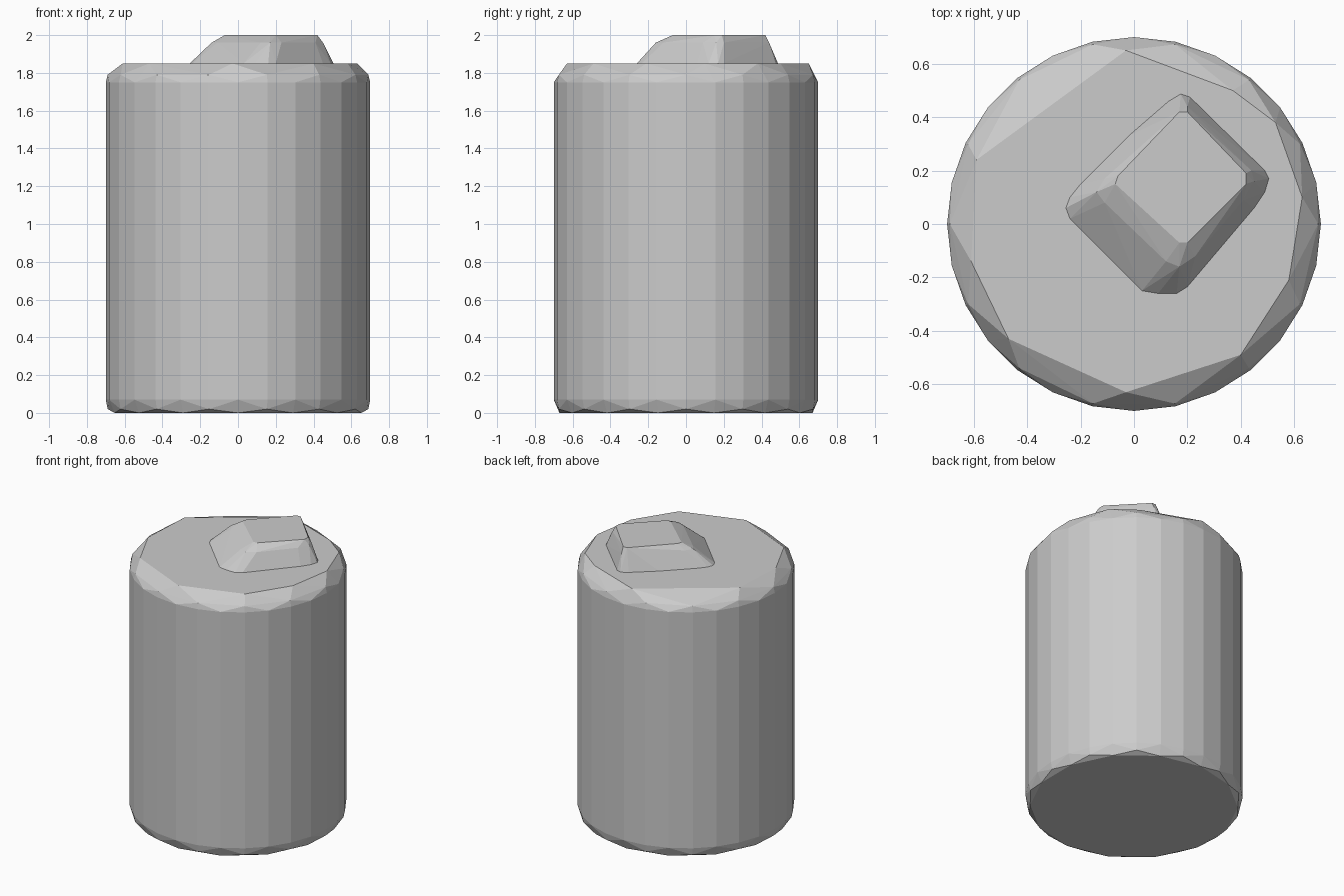
import bpy, bmesh, math

if "Cube" in bpy.data.objects:
    bpy.data.objects.remove(bpy.data.objects["Cube"])


def ring(radius, z, sides, phase=0.0):
    return [(radius * math.cos(2 * math.pi * (i + phase) / sides),
             radius * math.sin(2 * math.pi * (i + phase) / sides), z)
            for i in range(sides)]


def layer(outline, z):
    return [(x, y, z) for x, y in outline]


def hull_object(name, points, open_below=None):
    bm = bmesh.new()
    for p in points:
        bm.verts.new(p)
    result = bmesh.ops.convex_hull(bm, input=bm.verts)
    loose = [v for v in bm.verts if not v.link_faces]
    bmesh.ops.delete(bm, geom=loose, context='VERTS')
    bmesh.ops.dissolve_limit(bm, angle_limit=math.radians(1),
                             verts=bm.verts, edges=bm.edges)
    if open_below is not None:
        hidden = [f for f in bm.faces
                  if all(v.co.z < open_below + 0.001 for v in f.verts)]
        bmesh.ops.delete(bm, geom=hidden, context='FACES_ONLY')
    bmesh.ops.recalc_face_normals(bm, faces=bm.faces)
    mesh = bpy.data.meshes.new(name)
    bm.to_mesh(mesh)
    bm.free()
    obj = bpy.data.objects.new(name, mesh)
    bpy.context.collection.objects.link(obj)
    return obj


# Cylindrical body with coarse faceted rims
top_rim = [(-0.03, 0.65), (-0.59, 0.24), (-0.61, -0.14), (-0.47, -0.43),
           (-0.03, -0.63), (0.40, -0.49), (0.58, -0.21), (0.63, 0.10),
           (0.53, 0.38), (0.37, 0.50)]
hull_object("body",
            ring(0.67, 0.0, 14, 0.5) + ring(0.69, 0.02, 14)
            + ring(0.70, 0.07, 28) + ring(0.70, 1.75, 28)
            + ring(0.69, 1.79, 14) + layer(top_rim, 1.85))

# Off-centre tapered knob, turned 45 degrees with rounded corners
base = [(0.13, 0.46), (0.175, 0.487), (0.21, 0.475), (0.49, 0.20),
        (0.505, 0.17), (0.49, 0.12), (0.45, 0.06), (0.20, -0.235),
        (0.16, -0.26), (0.09, -0.26), (0.03, -0.25), (-0.24, 0.02),
        (-0.255, 0.06), (-0.24, 0.10), (-0.20, 0.15), (-0.02, 0.33)]
shoulder = [(0.16, 0.43), (0.20, 0.44), (0.44, 0.20), (0.45, 0.16),
            (0.41, 0.09), (0.23, -0.12), (0.17, -0.16), (0.12, -0.14),
            (-0.11, 0.08), (-0.14, 0.12), (-0.11, 0.17)]
crown = [(0.17, 0.42), (0.20, 0.42), (0.42, 0.19), (0.42, 0.15),
         (0.20, -0.07), (0.17, -0.07), (-0.07, 0.15), (-0.06, 0.18)]
hull_object("knob", layer(base, 1.85) + layer(shoulder, 1.96)
            + layer(crown, 2.0), open_below=1.85)
